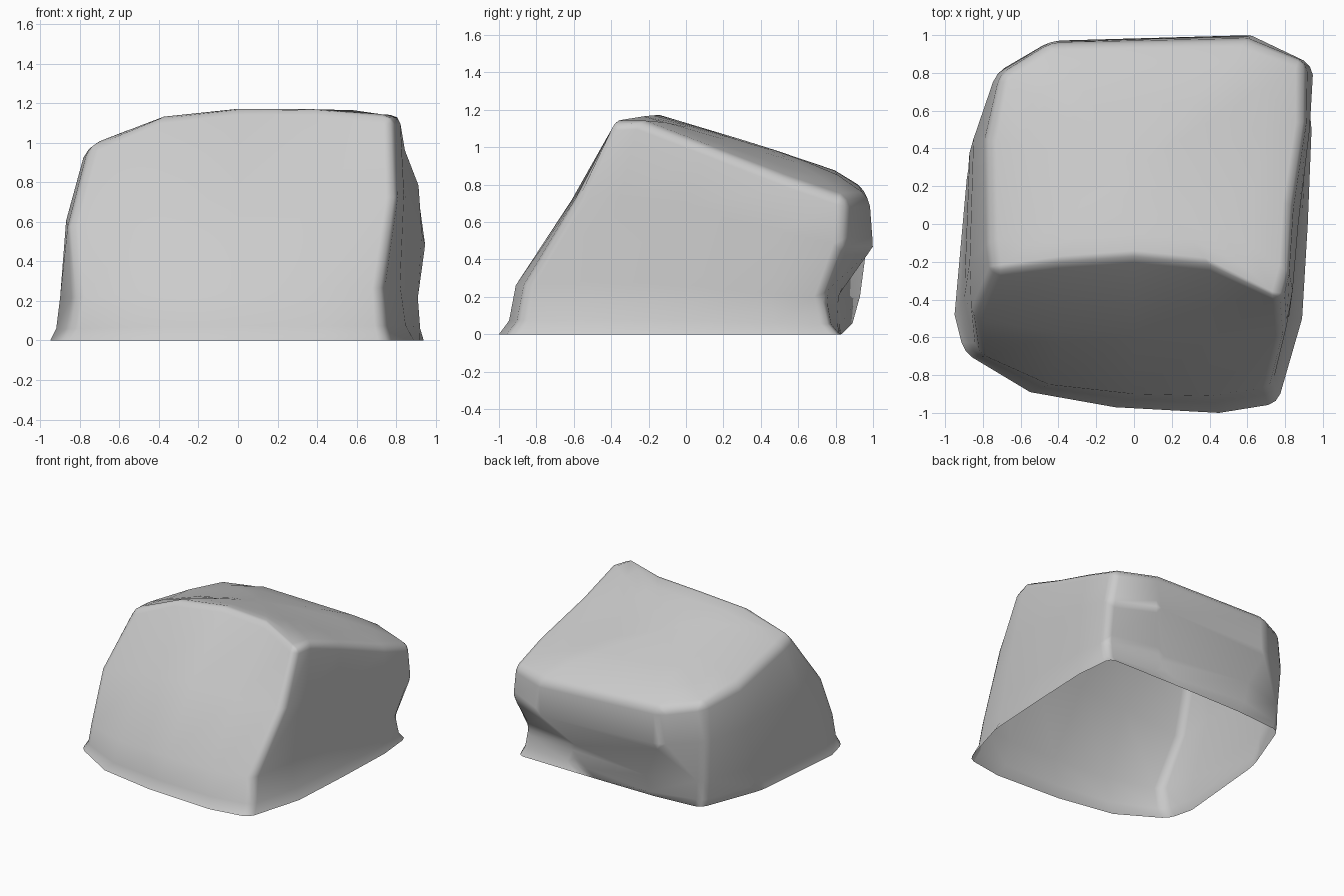
import bpy
import bmesh
from mathutils import Vector

cube = bpy.data.objects.get("Cube")
if cube:
    bpy.data.objects.remove(cube, do_unlink=True)


def make_material(name, rgb):
    mat = bpy.data.materials.new(name)
    mat.use_nodes = True
    colour = (*rgb, 1.0)
    mat.diffuse_color = colour
    mat.node_tree.nodes["Principled BSDF"].inputs["Base Color"].default_value = colour
    return mat


def clamp(value, low, high):
    return min(max(value, low), high)


def top_height(x, y):
    """Sloping top of the boulder: highest at the front ridge, falling to the back."""
    z = 1.19 - 0.3 * max(y + 0.2, 0)
    z -= 0.25 * max(y - 0.8, 0) + 0.2 * max(-0.2 - y, 0)
    if x < 0:
        return z - 0.34 * x * x * (1 - 0.6 * clamp(y + 0.2, 0, 1))
    return z - 0.21 * x * x * clamp(y + 0.5, 0, 0.75)


# Outlines from the ground to the rim, anticlockwise from the front of the -x side
base_outline = [(-.95, -.48), (-.9, -.68), (-.55, -.89), (-.1, -.97), (.45, -1),
                (.76, -.95), (.89, -.5), (.92, 0), (.94, .5), (.91, .82),
                (.3, .83), (-.3, .83), (-.69, .8), (-.88, .3)]
low_outline = [(-.9, -.4), (-.83, -.68), (-.45, -.85), (0, -.9), (.4, -.91),
               (.73, -.86), (.82, -.5), (.87, 0), (.91, .45), (.89, .74),
               (.45, .81), (-.3, .93), (-.71, .79), (-.87, .38)]
mid_outline = [(-.87, -.2), (-.86, -.5), (-.4, -.58), (0, -.59), (.4, -.61),
               (.8, -.59), (.84, -.35), (.87, 0), (.93, .5), (.95, .84),
               (.63, 1), (-.44, .97), (-.73, .8), (-.85, .45)]
rim_outline = [(-.77, -.1), (-.75, -.25), (-.4, -.2), (0, -.17), (.4, -.21),
               (.78, -.4), (.82, -.25), (.84, .1), (.91, .55), (.91, .86),
               (.6, .98), (-.44, .96), (-.71, .79), (-.78, .45)]

bm = bmesh.new()


def add_ring(outline, fraction):
    return [bm.verts.new((x, y, fraction * top_height(x, y))) for x, y in outline]


def shrink(outline, factor):
    centre = Vector((0.0, 0.3))
    return [tuple(centre.lerp(Vector(p), factor)) for p in outline]


# Slightly flared foot just above the ground
foot_outline = [tuple(Vector(a).lerp(Vector(b), 0.6))
                for a, b in zip(base_outline, low_outline)]

# Sides, then inner rings that carry the curved top
rings = [add_ring(base_outline, 0), add_ring(foot_outline, 0.07),
         add_ring(low_outline, 0.25), add_ring(mid_outline, 0.65),
         add_ring(rim_outline, 1)]
rings += [add_ring(shrink(rim_outline, f), 1) for f in (0.75, 0.5, 0.25)]
count = len(base_outline)
for lower, upper in zip(rings, rings[1:]):
    for i in range(count):
        j = (i + 1) % count
        bm.faces.new((lower[i], lower[j], upper[j], upper[i]))

# Middle of the top; the underside stays open
crown = bm.verts.new((0.0, 0.3, top_height(0.0, 0.3)))
for i in range(count):
    bm.faces.new((rings[-1][i], rings[-1][(i + 1) % count], crown))

mesh = bpy.data.meshes.new("boulder")
bm.to_mesh(mesh)
bm.free()
boulder = bpy.data.objects.new("boulder", mesh)
bpy.context.collection.objects.link(boulder)
mesh.materials.append(make_material("stone grey", (0.6, 0.6, 0.6)))
mesh.shade_smooth()

# Worn edges
bevel = boulder.modifiers.new("worn_edges", "BEVEL")
bevel.width = 0.05
bevel.segments = 2
bevel.limit_method = "ANGLE"
bevel.angle_limit = 0.5
normals = boulder.modifiers.new("even_shading", "WEIGHTED_NORMAL")
normals.keep_sharp = True
